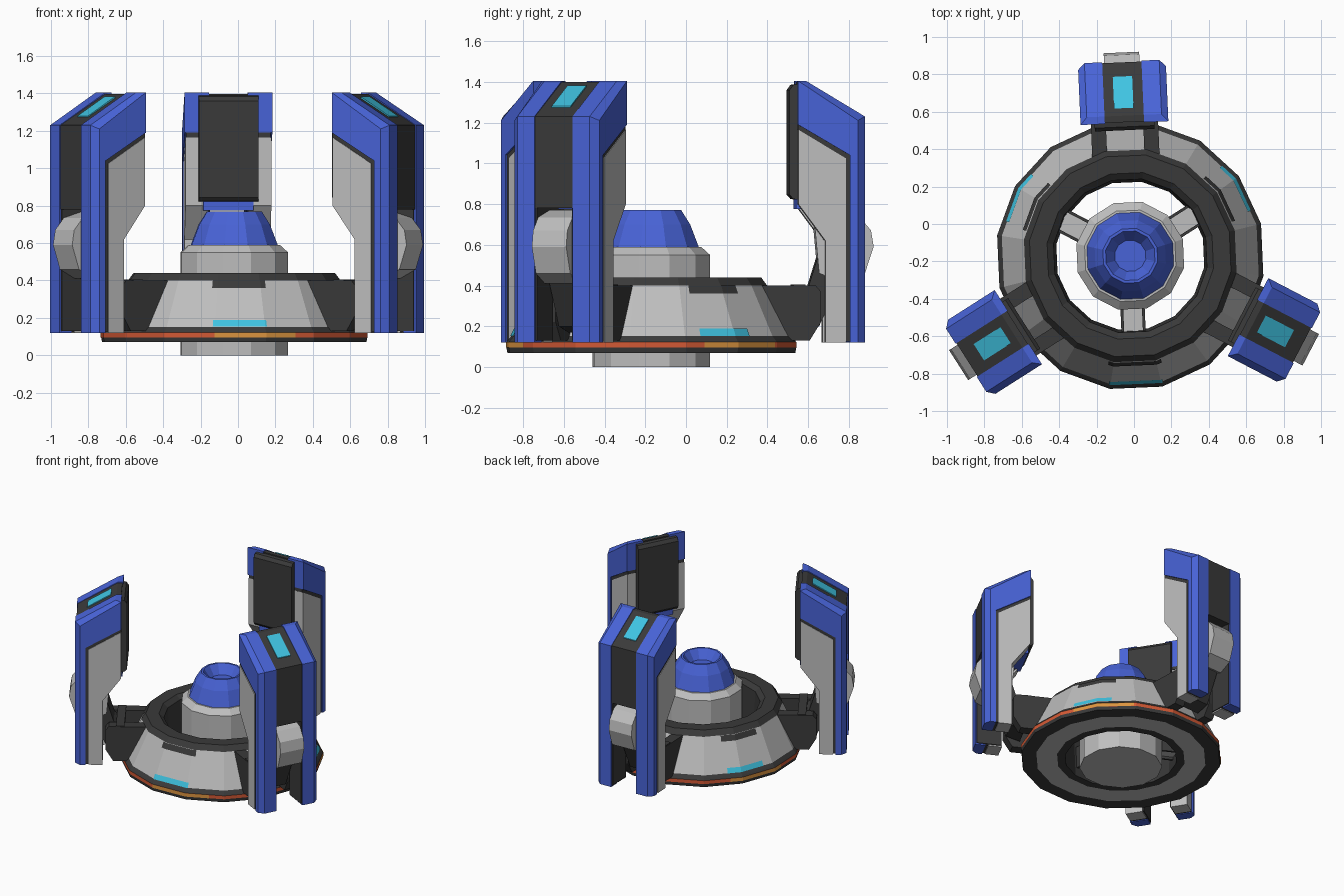
import bpy, bmesh, math
from mathutils import Matrix, Vector

if "Cube" in bpy.data.objects:
    bpy.data.objects.remove(bpy.data.objects["Cube"])

CENTRE = Vector((-0.02, -0.17, 0))
ARMS = [92.5, 212.5, 332.5]
GAPS = [272.5, 32.5, 152.5]


def mat(name, r, g, b):
    m = bpy.data.materials.new(name)
    m.diffuse_color = (r, g, b, 1)
    m.use_nodes = True
    m.node_tree.nodes["Principled BSDF"].inputs["Base Color"].default_value = m.diffuse_color
    return m


GREY = mat("light grey", 0.52, 0.52, 0.52)
DARK = mat("charcoal", 0.042, 0.042, 0.042)
BLUE = mat("blue", 0.065, 0.125, 0.68)
CYAN = mat("cyan light", 0.05, 0.55, 0.76)
RED = mat("orange red", 0.65, 0.10, 0.035)
AMBER = mat("amber", 0.72, 0.30, 0.05)


def finish(name, bm, mats):
    me = bpy.data.meshes.new(name)
    bm.to_mesh(me)
    bm.free()
    for m in mats:
        me.materials.append(m)
    ob = bpy.data.objects.new(name, me)
    bpy.context.collection.objects.link(ob)
    return ob


def lathe(name, prof, mats, sides, closed=False, sector=None, phase=272.5):
    """Turn an (r, z) profile; one material per profile segment."""
    bm = bmesh.new()
    used = list(dict.fromkeys(mats))
    rings = []
    for r, z in prof:
        ring = []
        for i in range(sides):
            a = math.radians(phase) + (i + 0.5) * math.tau / sides
            ring.append(bm.verts.new((r * math.cos(a), r * math.sin(a), z)))
        rings.append(ring)
    pairs = list(zip(rings, rings[1:] + rings[:1])) if closed else list(zip(rings, rings[1:]))
    for (a, b), m in zip(pairs, mats):
        for i in range(sides):
            j = (i + 1) % sides
            bm.faces.new((a[i], a[j], b[j], b[i])).material_index = used.index(m)
    if not closed and not sector:
        bm.faces.new(rings[0]).material_index = used.index(mats[0])
        bm.faces.new(rings[-1]).material_index = used.index(mats[-1])
    if sector:
        for deg, sgn in zip(sector, (1, -1)):
            a = math.radians(deg)
            n = Vector((-math.sin(a), math.cos(a), 0)) * sgn
            bmesh.ops.bisect_plane(bm, geom=bm.verts[:] + bm.edges[:] + bm.faces[:],
                                   plane_co=(0, 0, 0), plane_no=n, clear_inner=True)
    else:
        bmesh.ops.recalc_face_normals(bm, faces=bm.faces)
    bmesh.ops.translate(bm, verts=bm.verts, vec=CENTRE)
    return finish(name, bm, used)


def prism(name, pts, t0, t1, m, angle, chamfer=None, size=0.035):
    """Extrude an (r, z) outline sideways from t0 to t1 in the radial frame at angle."""
    bm = bmesh.new()
    a = [bm.verts.new((r, t0, z)) for r, z in pts]
    b = [bm.verts.new((r, t1, z)) for r, z in pts]
    n = len(pts)
    bm.faces.new(a)
    bm.faces.new(b)
    for i in range(n):
        bm.faces.new((a[i], a[(i + 1) % n], b[(i + 1) % n], b[i]))
    bmesh.ops.recalc_face_normals(bm, faces=bm.faces)
    if chamfer:  # cut the listed outline edges on the t1 side
        es = [bm.edges.get((b[i], b[(i + 1) % n])) for i in chamfer]
        bmesh.ops.bevel(bm, geom=es, offset=size, segments=1, affect='EDGES')
    bm.transform(Matrix.Translation(CENTRE) @ Matrix.Rotation(math.radians(angle), 4, 'Z'))
    return finish(name, bm, [m])


def box(r0, r1, z0, z1):
    return [(r0, z0), (r1, z0), (r1, z1), (r0, z1)]


# Base ring: dark rims, orange band, grey cone, grey underside
lathe("base_ring",
      [(0.40, 0.07), (0.46, 0.07), (0.61, 0.07), (0.715, 0.07), (0.72, 0.095), (0.72, 0.122),
       (0.71, 0.135), (0.695, 0.152), (0.575, 0.40), (0.545, 0.44), (0.45, 0.44), (0.415, 0.41)],
      [DARK, GREY, DARK, DARK, RED, DARK, DARK, GREY, DARK, DARK, DARK, DARK], 16, closed=True)

# Painted details on the base ring, repeated three times
for g in GAPS:
    lathe("amber_band", [(0.723, 0.095), (0.723, 0.122)], [AMBER], 16, sector=(g - 11, g + 25))
    lathe("ring_light", [(0.70, 0.153), (0.683, 0.188)], [CYAN], 16, sector=(g - 12, g + 12))
    lathe("rim_tab", [(0.599, 0.36), (0.58, 0.40)], [DARK], 16, sector=(g - 14, g + 14))
    prism("core_strut", box(0.27, 0.42, 0.16, 0.30), -0.05, 0.05, GREY, g)
    for s in (-1, 1):
        prism("core_strut_rail", box(0.27, 0.42, 0.14, 0.31), s * 0.05, s * 0.065, DARK, g)

# Central core and its hollow blue cap
lathe("core", [(0.295, 0), (0.295, 0.55), (0.25, 0.59)], [GREY, GREY], 12)
lathe("core_cap", [(0.24, 0.585), (0.195, 0.70), (0.15, 0.77), (0.135, 0.77), (0.085, 0.70)],
      [BLUE] * 4, 12)

# Leg outlines in (radius, height)
SHELL = [(1.04, 0.12), (1.04, 1.23), (0.75, 1.405), (0.71, 1.405), (0.71, 1.19),
         (0.965, 1.04), (0.965, 0.12)]
SEAM = [(0.965, 0.125), (0.965, 1.04), (0.71, 1.19), (0.71, 1.165), (0.945, 1.025), (0.945, 0.125)]
PANEL = [(0.945, 0.12), (0.945, 1.025), (0.712, 1.165), (0.712, 0.80), (0.845, 0.62), (0.845, 0.12)]
WALL = [(1.03, 0.13), (1.03, 1.225), (0.75, 1.39), (0.72, 1.39), (0.72, 0.81),
        (0.855, 0.625), (0.855, 0.13)]
BARREL = [(0.90, 0.77), (1.02, 0.735), (1.075, 0.67), (1.088, 0.59), (1.045, 0.46),
          (0.95, 0.41), (0.82, 0.46), (0.80, 0.68)]
BRACKET = [(0.45, 0.40), (0.80, 0.40), (0.825, 0.37), (0.825, 0.22), (0.77, 0.13), (0.60, 0.13)]


def slope(r, up):
    return 1.23 + (1.04 - r) / 0.29 * 0.175 + up


for ang in ARMS:
    for s in (-1, 1):
        prism("leg_shell", SHELL, s * 0.105, s * 0.235, BLUE, ang, chamfer=(0, 1))
        prism("leg_seam", SEAM, s * 0.105, s * 0.226, DARK, ang)
        prism("leg_panel", PANEL, s * 0.106, s * 0.230, GREY, ang)
        prism("leg_inner_wall", WALL, s * 0.098, s * 0.106, DARK, ang)
        prism("bracket", BRACKET, s * 0.10, s * 0.18, DARK, ang)
    # Dark spine between the legs, with its light
    prism("spine", [(1.035, 0.78), (1.035, 1.23), (0.75, 1.398), (0.715, 1.398), (0.715, 0.80)],
          -0.105, 0.105, DARK, ang)
    prism("spine_light", [(0.79, slope(0.79, -0.02)), (0.96, slope(0.96, -0.02)),
                          (0.96, slope(0.96, 0.002)), (0.79, slope(0.79, 0.002))],
          -0.052, 0.052, CYAN, ang)
    # Inner face plate and the blue lip under it
    prism("inner_plate", [(0.72, 0.82), (0.72, 1.39), (0.69, 1.385), (0.672, 1.36),
                          (0.672, 0.845), (0.69, 0.825)], -0.16, 0.16, DARK, ang)
    prism("inner_lip", box(0.705, 0.80, 0.775, 0.83), -0.135, 0.135, BLUE, ang)
    # Hinge: grey barrel, dark link and cross bar to the ring
    prism("hinge_barrel", BARREL, -0.095, 0.095, GREY, ang)
    prism("hinge_link", [(0.72, 0.17), (0.82, 0.20), (0.93, 0.43), (0.82, 0.56), (0.77, 0.40),
                         (0.72, 0.36)], -0.085, 0.085, DARK, ang)
    prism("cross_bar", box(0.69, 0.75, 0.28, 0.405), -0.175, 0.175, DARK, ang)
